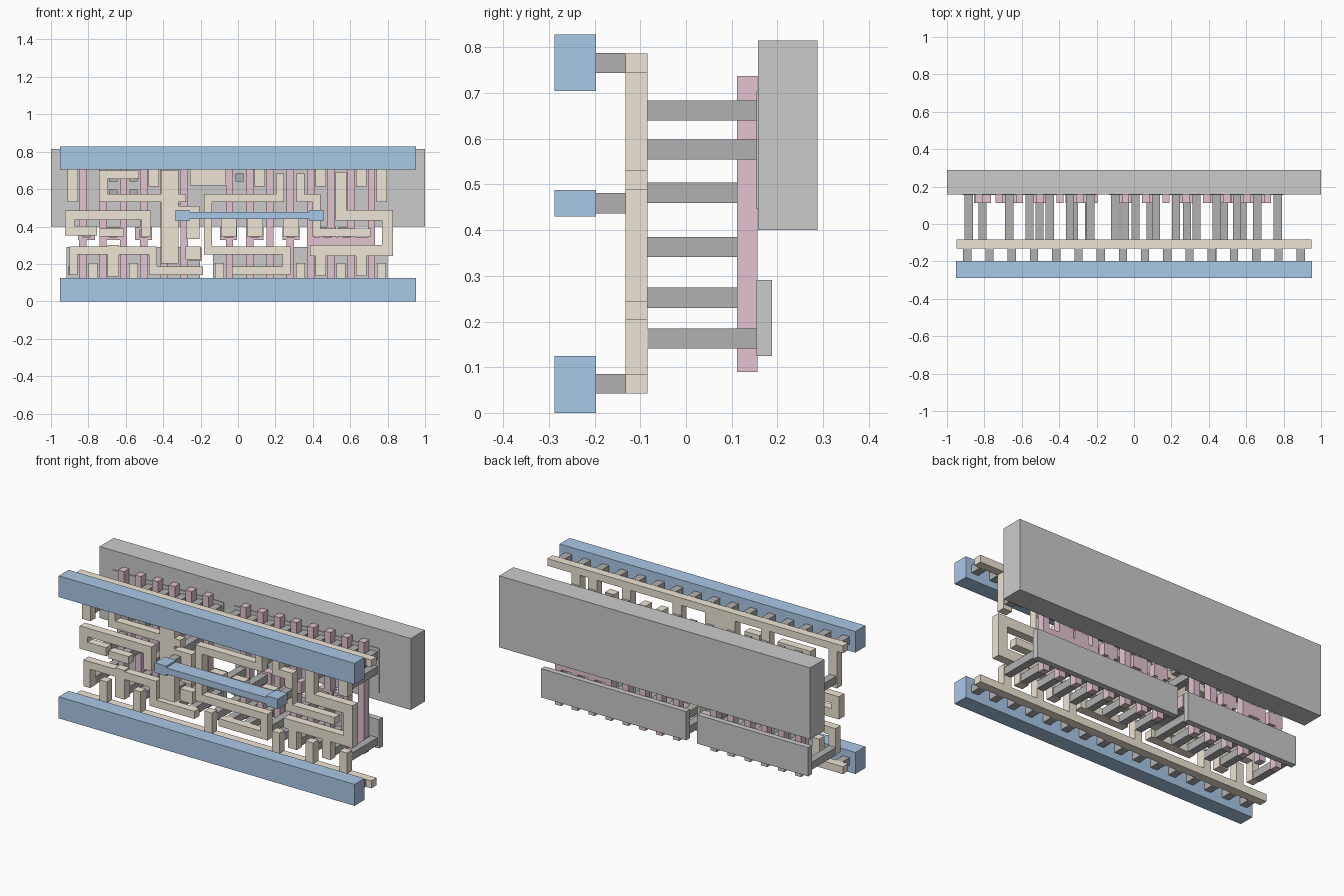
import bpy, bmesh

if "Cube" in bpy.data.objects:
    bpy.data.objects.remove(bpy.data.objects["Cube"])


def paint(name, rgb):
    m = bpy.data.materials.new(name)
    m.diffuse_color = (*rgb, 1)
    m.use_nodes = True
    m.node_tree.nodes["Principled BSDF"].inputs["Base Color"].default_value = m.diffuse_color
    return m


BLUE = paint("blue", (0.40, 0.58, 0.80))
TAN = paint("tan", (0.86, 0.79, 0.66))
PINK = paint("pink", (0.77, 0.55, 0.63))
DARK = paint("dark_grey", (0.44, 0.44, 0.44))
MID = paint("mid_grey", (0.58, 0.58, 0.58))
LIGHT = paint("light_grey", (0.69, 0.69, 0.69))


def layer(name, rects, y0, y1, mat):
    """Union of (x0, z0, x1, z1) rectangles, extruded from y0 to y1."""
    rects = [tuple(round(v, 3) for v in r) for r in rects]
    xs = sorted({v for r in rects for v in r[::2]})
    zs = sorted({v for r in rects for v in r[1::2]})
    bm, verts = bmesh.new(), {}

    def vert(i, j):
        if (i, j) not in verts:
            verts[i, j] = bm.verts.new((xs[i], y0, zs[j]))
        return verts[i, j]

    for i in range(len(xs) - 1):
        for j in range(len(zs) - 1):
            cx, cz = (xs[i] + xs[i + 1]) / 2, (zs[j] + zs[j + 1]) / 2
            if any(a < cx < c and b < cz < d for a, b, c, d in rects):
                bm.faces.new((vert(i, j), vert(i + 1, j), vert(i + 1, j + 1), vert(i, j + 1)))
    ext = bmesh.ops.extrude_face_region(bm, geom=bm.faces[:], use_keep_orig=True)
    new = [g for g in ext["geom"] if isinstance(g, bmesh.types.BMVert)]
    bmesh.ops.translate(bm, verts=new, vec=(0, y1 - y0, 0))
    bmesh.ops.recalc_face_normals(bm, faces=bm.faces[:])
    bmesh.ops.dissolve_limit(bm, angle_limit=0.01, verts=bm.verts[:], edges=bm.edges[:])
    me = bpy.data.meshes.new(name)
    bm.to_mesh(me)
    bm.free()
    me.materials.append(mat)
    bpy.context.collection.objects.link(bpy.data.objects.new(name, me))


def box(x, z, w=0.044, h=0.044):
    return (x - w / 2, z - h / 2, x + w / 2, z + h / 2)


def path(w, x, z, *moves):
    """Strip of width w from (x, z), moving in x and z in turn."""
    out = []
    for k, m in enumerate(moves):
        nx, nz = (x, m) if k % 2 else (m, z)
        out.append((min(x, nx) - w / 2, min(z, nz) - w / 2, max(x, nx) + w / 2, max(z, nz) + w / 2))
        x, z = nx, nz
    return out


# Columns: gates sit halfway between contact columns, in a group of 6 and one of 8
PITCH = 0.1085
left_cols = [-0.884 + PITCH * i for i in range(7)]
right_cols = [-0.100 + PITCH * i for i in range(9)]
cols = left_cols + right_cols
gates = [x + PITCH / 2 for x in left_cols[:-1] + right_cols[:-1]]
LOW, Z1, Z2, Z3, Z4, TOP = 0.163, 0.272, 0.368, 0.46, 0.552, 0.662

# Back well and diffusion strips
layer("well_slab", [(-1, 0.40, 1, 0.815)], 0.158, 0.288, MID)
for side, group in (("left", left_cols), ("right", right_cols)):
    a, b = group[0] - 0.033, group[-1] + 0.031
    layer("lower_strip_" + side, [(a, 0.124, b, 0.291)], 0.154, 0.188, LIGHT)
    layer("upper_strip_" + side, [(a, 0.446, b, 0.704)], 0.154, 0.188, LIGHT)

# Pink gate bars with contact pads
gate_posts = [(x, Z2 - 0.005) for x in (-0.81, -0.668, -0.505, -0.05, 0.09, 0.283, 0.48, 0.58)]
gate_posts += [(-0.322, 0.482), (-0.24, 0.252)]
bars = [box(x, 0.4135, 0.039, 0.647) for x in gates]
pads = [box(x, z, 0.09, 0.07) for x, z in gate_posts]
link = [(gates[10], 0.30, gates[13], 0.345)]
layer("gate_bars", bars + pads + link, 0.112, 0.157, PINK)

# Tan supply rails with their taps
supply = [box(0, z, 1.9, 0.043) for z in (0.0635, 0.766)]
for c, end in ((0, 0.53), (4, 0.615), (9, 0.615), (12, 0.615), (14, 0.615), (15, 0.53)):
    supply.append((cols[c] - 0.028, end, cols[c] + 0.028, 0.766))
supply.append((-0.257, 0.62, -0.064, 0.766))
for c in (1, 3, 7, 11, 13, 15):
    supply.append((cols[c] - 0.024, 0.0635, cols[c] + 0.024, 0.205))
layer("supply_wiring", supply, -0.132, -0.084, TAN)

# Tan signal wires
W = 0.044
wires = {
    "upper_left_hook": path(W, -0.55, TOP + 0.015, -0.72, Z4),
    "centre_left_column": path(W, -0.675, Z4, -0.30) + path(0.096, -0.365, 0.655, -0.365, 0.25),
    "left_bracket": path(0.05, -0.49, Z3, -0.90, Z2 + 0.01, -0.78) + path(0.05, -0.49, Z3, -0.49, Z2),
    "left_zigzag": path(W, -0.88, LOW, -0.88, Z1, -0.455, LOW, -0.21)
                   + path(0.06, cols[2], Z1, cols[2], LOW),
    "centre_loop": path(W, cols[10], TOP, cols[10], Z4, -0.16, Z1, 0.26, LOW, -0.01),
    "strap_link": path(0.07, -0.297, Z3 + 0.015, -0.24, Z2),
    "right_step": path(W, cols[11], TOP, cols[11], Z4, 0.42, Z2, 0.69),
    "right_bracket": path(0.058, cols[13], TOP, cols[13], Z3, 0.80, Z1, 0.415)
                     + path(0.055, cols[12], Z1, cols[12], LOW)
                     + path(0.055, cols[14], Z1, cols[14], LOW),
    "left_pad": [box(-0.675, Z2, 0.13)],
    "low_pad": [box(-0.24, 0.258, 0.08, 0.07)],
}
for i, x in enumerate((-0.05, 0.09, 0.283)):
    wires[f"contact_pad_{i + 1}"] = [box(x, 0.395, 0.085, 0.095)]
for name, rects in wires.items():
    layer("signal_" + name, rects, -0.132, -0.084, TAN)

# Long dark posts from wiring to the strips and to the gate bars
strip_posts = [box(x, LOW) for c, x in enumerate(cols) if c != 1]
strip_posts += [box(x, TOP) for c, x in enumerate(cols) if c not in (0, 1)]
strip_posts += [box(cols[c], 0.577) for c in (0, 2, 3, 5, 10, 11, 13, 15)]
layer("strip_posts", strip_posts, -0.084, 0.154, DARK)
layer("gate_posts", [box(*p) for p in gate_posts], -0.084, 0.112, DARK)

# Short dark posts to the blue rails and strap
short = [box((i - 7.5) * 0.1189, z) for i in range(16) for z in (0.0635, 0.766)]
short += [box(x, 0.459) for x in (-0.297, 0.42)]
layer("short_posts", short, -0.197, -0.132, DARK)

# Blue rails and strap
layer("lower_rail", [(-0.951, 0, 0.951, 0.125)], -0.288, -0.197, BLUE)
layer("upper_rail", [(-0.951, 0.705, 0.951, 0.828)], -0.288, -0.197, BLUE)
strap = [box(x, 0.459, 0.075, 0.058) for x in (-0.297, 0.42)] + [box(0.06, 0.459, 0.72, 0.037)]
layer("strap", strap, -0.288, -0.197, BLUE)
